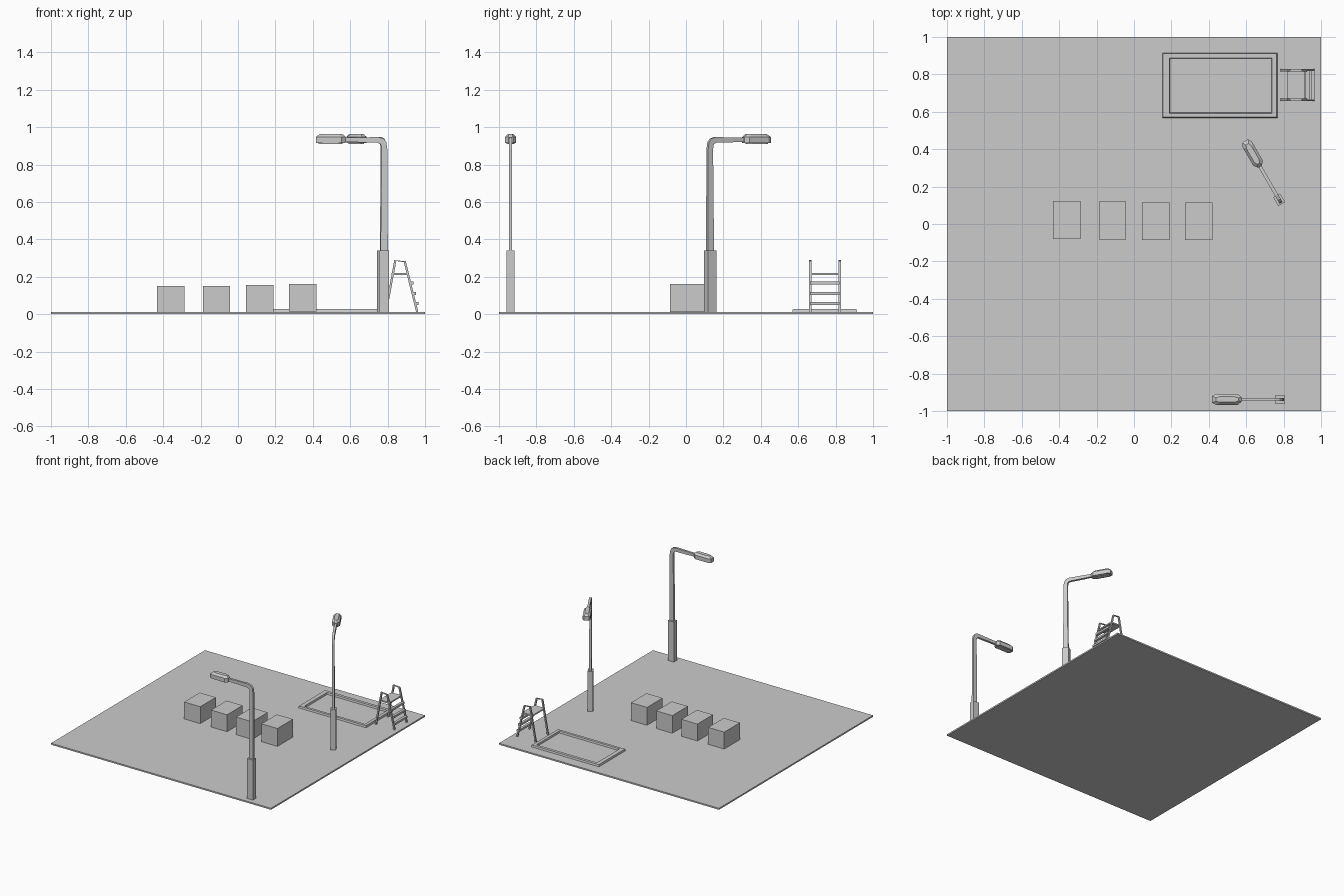
import bpy, bmesh
from math import radians
from mathutils import Matrix, Vector

if "Cube" in bpy.data.objects:
    bpy.data.objects.remove(bpy.data.objects["Cube"])

GREY = bpy.data.materials.new("plain grey")
GREY.diffuse_color = (0.6, 0.6, 0.6, 1)
GREY.use_nodes = True
GREY.node_tree.nodes["Principled BSDF"].inputs["Base Color"].default_value = GREY.diffuse_color
GROUND_Z = 0.012


def finish(name, bm, matrix=None):
    bmesh.ops.recalc_face_normals(bm, faces=bm.faces)
    if matrix:
        bm.transform(matrix)
    me = bpy.data.meshes.new(name)
    bm.to_mesh(me)
    bm.free()
    me.materials.append(GREY)
    ob = bpy.data.objects.new(name, me)
    bpy.context.collection.objects.link(ob)
    return ob


def box(name, lo, hi, matrix=None):
    lo, hi = Vector(lo), Vector(hi)
    bm = bmesh.new()
    bmesh.ops.create_cube(bm, size=1)
    bm.transform(Matrix.Translation((lo + hi) / 2) @ Matrix.Diagonal((*(hi - lo), 1)))
    return finish(name, bm, matrix)


def loft(name, rings, closed_loop=False, matrix=None):
    """Join equal rings of points; cap the ends or join last ring to first."""
    bm = bmesh.new()
    vs = [[bm.verts.new(p) for p in r] for r in rings]
    n = len(vs[0])
    pairs = list(zip(vs, vs[1:]))
    if closed_loop:
        pairs.append((vs[-1], vs[0]))
    else:
        bm.faces.new(vs[0])
        bm.faces.new(vs[-1])
    for a, b in pairs:
        for i in range(n):
            j = (i + 1) % n
            bm.faces.new((a[i], a[j], b[j], b[i]))
    return finish(name, bm, matrix)


# Ground slab
box("ground_slab", (-1, -1, 0), (1, 1, GROUND_Z))

# Row of four crates
for i, (x, y, z) in enumerate([(-0.433, -0.08, 0.004), (-0.188, -0.082, 0.004),
                               (0.043, -0.086, 0.01), (0.273, -0.086, 0.016)]):
    box(f"crate_{i + 1}", (x, y, z), (x + 0.146, y + 0.202, z + 0.147))


# Pool rim: low rectangular frame with slightly sloped sides
def rect(x0, x1, y0, y1, z, d=0):
    return [(x0 - d, y0 - d, z), (x1 + d, y0 - d, z), (x1 + d, y1 + d, z), (x0 - d, y1 + d, z)]


OUT, INN = (0.155, 0.763, 0.571, 0.911), (0.189, 0.738, 0.592, 0.887)
loft("pool_rim", [rect(*OUT, 0.008, 0.004), rect(*OUT, 0.027),
                  rect(*INN, 0.027), rect(*INN, 0.008, -0.004)], closed_loop=True)

# Pool ladder: two bent side rails
R = 0.006
RAIL = [(0.79, GROUND_Z), (0.841, 0.287), (0.892, 0.281), (0.958, GROUND_Z)]
for side, y in (("front", 0.664), ("back", 0.822)):
    rings = []
    for i, (x, z) in enumerate(RAIL):
        # side direction of the rail at each point, so the corners are mitred
        a = Vector(RAIL[max(i - 1, 0)])
        b = Vector(RAIL[min(i + 1, 3)])
        t = (b - a).normalized()
        nx, nz = (-t.y * R, t.x * R) if 0 < i < 3 else (-R, 0) if i == 0 else (R, 0)
        rings.append([(x + nx, y - R, z + nz), (x + nx, y + R, z + nz),
                      (x - nx, y + R, z - nz), (x - nx, y - R, z - nz)])
    loft(f"ladder_{side}_rail", rings)

# Ladder platform and steps
box("ladder_platform", (0.82, 0.664, 0.21), (0.912, 0.822, 0.221))
for i, z in enumerate((0.058, 0.11, 0.167)):
    x = 0.892 + (0.281 - z) * 0.245
    box(f"ladder_step_{i + 1}", (x - 0.004, 0.664, z - 0.008), (x + 0.018, 0.822, z + 0.008))


# Street lamps, built along local +x and turned into place
def outline(u0, u1, w, tip, z):
    """Long octagon seen from above, narrower at the arm end."""
    c = 0.022
    half = [(u0, tip), (u0 + c, w), (u1 - c, w), (u1, w * 0.62)]
    return [(u, -v, z) for u, v in half] + [(u, v, z) for u, v in reversed(half)]


def street_lamp(name, x, y, angle):
    m = Matrix.Translation((x, y, 0)) @ Matrix.Rotation(radians(angle), 4, "Z")
    box(f"{name}_base", (-0.027, -0.021, 0.004), (0.027, 0.021, 0.34), m)
    # pole and arm: outer and inner edge of the bent side profile
    outer = [(-0.021, 0.33), (-0.019, 0.88), (-0.013, 0.92), (0.002, 0.939), (0.028, 0.947), (0.23, 0.944)]
    inner = [(0.018, 0.33), (0.012, 0.88), (0.014, 0.9), (0.02, 0.911), (0.034, 0.917), (0.23, 0.922)]
    rings = [[(a, -0.009, b), (a, 0.009, b), (c, 0.009, d), (c, -0.009, d)]
             for (a, b), (c, d) in zip(outer, inner)]
    loft(f"{name}_pole", rings, matrix=m)
    # faceted lamp head and lens plate
    loft(f"{name}_head", [outline(0.204, 0.363, 0.029, 0.012, 0.915),
                          outline(0.204, 0.363, 0.029, 0.012, 0.948),
                          outline(0.222, 0.342, 0.015, 0.008, 0.964)], matrix=m)
    loft(f"{name}_lens", [outline(0.222, 0.35, 0.021, 0.01, 0.911),
                          outline(0.222, 0.35, 0.021, 0.01, 0.917)], matrix=m)


street_lamp("front_street_lamp", 0.78, -0.938, 180)
street_lamp("back_street_lamp", 0.776, 0.13, 120)
